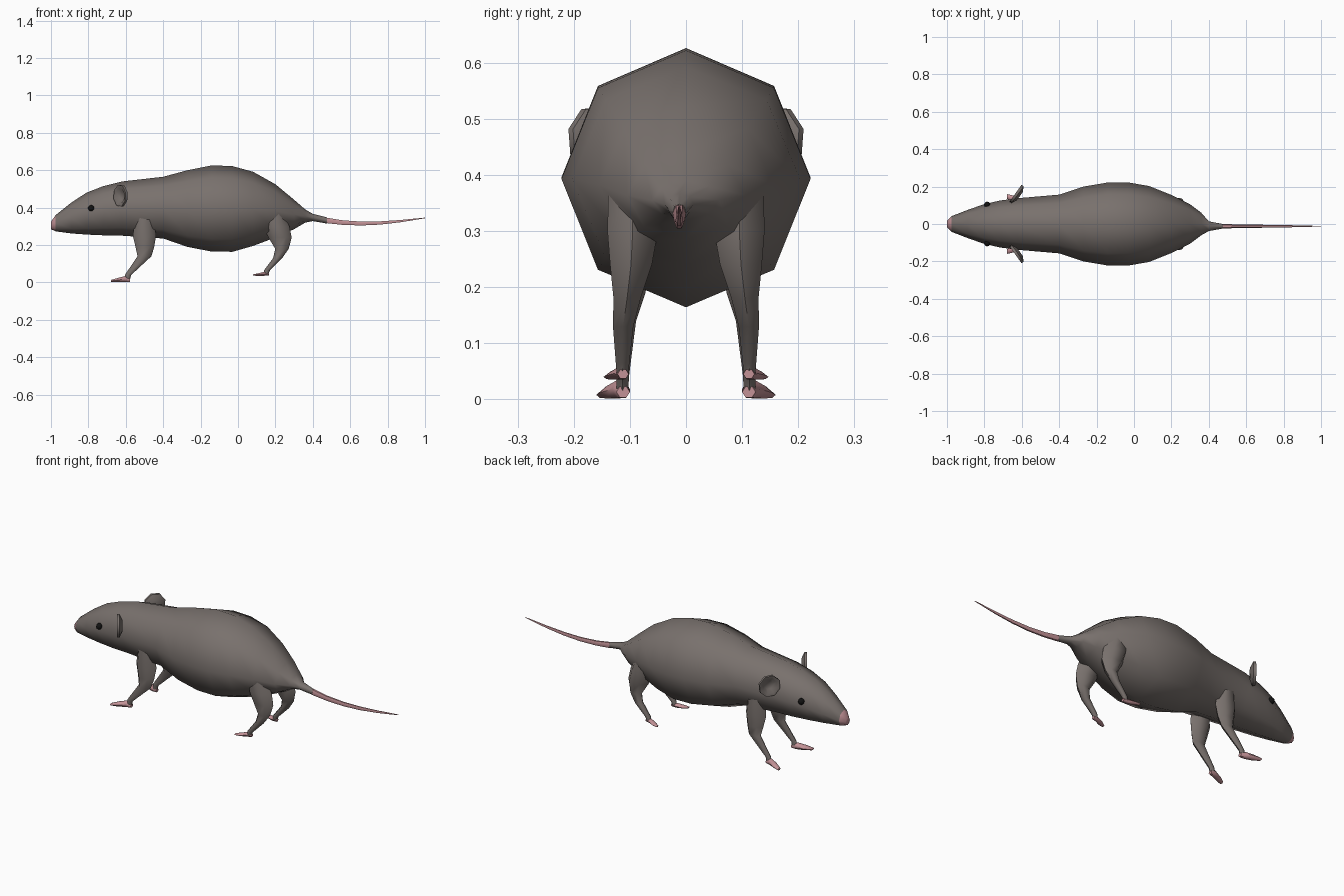
import bpy, bmesh, math
from mathutils import Vector

if "Cube" in bpy.data.objects:
    bpy.data.objects.remove(bpy.data.objects["Cube"])


def material(name, col):
    m = bpy.data.materials.new(name)
    m.diffuse_color = (*col, 1)
    m.use_nodes = True
    m.node_tree.nodes["Principled BSDF"].inputs["Base Color"].default_value = m.diffuse_color
    return m


FUR = material("grey fur", (0.19, 0.165, 0.153))
PINK = material("pink skin", (0.55, 0.29, 0.31))
BLACK = material("eye black", (0.006, 0.006, 0.006))


def finish(name, bm, mats, rule=None, angle=60):
    bmesh.ops.recalc_face_normals(bm, faces=bm.faces)
    if rule:
        for f in bm.faces:
            f.material_index = rule(f.calc_center_median())
    me = bpy.data.meshes.new(name)
    bm.to_mesh(me)
    bm.free()
    for m in mats:
        me.materials.append(m)
    ob = bpy.data.objects.new(name, me)
    bpy.context.collection.objects.link(ob)
    bpy.ops.object.select_all(action='DESELECT')
    ob.select_set(True)
    bpy.context.view_layer.objects.active = ob
    bpy.ops.object.shade_smooth_by_angle(angle=math.radians(angle))
    return ob


def loft(rings, sides, axis):
    """rings: (centre, half size a, half size b); axis x -> a=y, b=z; axis z -> a=x, b=y"""
    bm = bmesh.new()
    loops = []
    for c, a, b in rings:
        loop = []
        for i in range(sides):
            t = 2 * math.pi * i / sides
            p, q = a * math.cos(t), b * math.sin(t)
            off = Vector((0, p, q)) if axis == 'x' else Vector((p, q, 0))
            loop.append(bm.verts.new(Vector(c) + off))
        loops.append(loop)
    for l0, l1 in zip(loops, loops[1:]):
        for i in range(sides):
            j = (i + 1) % sides
            bm.faces.new((l0[i], l0[j], l1[j], l1[i]))
    bm.faces.new(loops[0])
    bm.faces.new(loops[-1])
    return bm


# Body and head: x, top, bottom, half width
body = [(-1.0, .325, .285, .018), (-.975, .36, .273, .042), (-.89, .428, .262, .075),
        (-.81, .48, .256, .103), (-.72, .515, .252, .125), (-.62, .54, .25, .138),
        (-.4, .565, .235, .157), (-.27, .60, .19, .20), (-.14, .626, .165, .222),
        (-.03, .622, .164, .222), (.08, .592, .195, .203), (.2, .525, .24, .155),
        (.3, .442, .285, .105), (.36, .39, .32, .06), (.40, .367, .328, .026),
        (.475, .348, .315, .012)]
bm = loft([((x, -.012 if x > .39 else 0, (t + b) / 2), w, (t - b) / 2) for x, t, b, w in body], 8, 'x')
finish("body", bm, [FUR, PINK], lambda c: 1 if c.x < -.98 else 0)

# Tail: x, z, radius
tail = [(.47, .332, .017), (.56, .32, .014), (.66, .315, .012), (.76, .318, .010),
        (.87, .328, .007), (1.0, .345, .002)]
finish("tail", loft([((x, -.012, z), r * .7, r) for x, z, r in tail], 6, 'x'), [PINK])

# Legs: z, x centre, half x, y centre, half y
front = [(.015, -.592, .014, .113, .012), (.04, -.588, .017, .113, .013), (.14, -.50, .037, .108, .022),
         (.19, -.498, .05, .1, .032), (.25, -.50, .062, .095, .04), (.36, -.50, .05, .09, .04)]
hind = [(.045, .150, .013, .113, .012), (.065, .155, .016, .113, .014), (.13, .212, .024, .112, .021),
        (.18, .235, .036, .105, .028), (.24, .225, .062, .098, .043), (.30, .205, .07, .095, .052),
        (.375, .19, .05, .095, .05)]
# Feet: x, y centre, half y, top, bottom
front_foot = [(-.578, .112, .012, .024, .002), (-.605, .116, .016, .036, 0),
              (-.645, .132, .020, .025, 0), (-.68, .148, .012, .014, .002)]
hind_foot = [(.165, .112, .010, .054, .036), (.138, .115, .014, .058, .034),
             (.108, .127, .017, .05, .034), (.08, .138, .009, .044, .036)]

for side, s in (("left", -1), ("right", 1)):
    for kind, leg, foot in (("front", front, front_foot), ("hind", hind, hind_foot)):
        finish(f"{side}_{kind}_leg", loft([((x, s * y, z), a, b) for z, x, a, y, b in leg], 6, 'z'), [FUR])
        finish(f"{side}_{kind}_foot",
               loft([((x, s * y, (t + b) / 2), w, (t - b) / 2) for x, y, w, t, b in foot], 6, 'x'), [PINK])

    # Ear: cupped disc, facing forward and outward
    bm = bmesh.new()
    u = Vector((.58, s * .81, 0))
    n = Vector((-.81, s * .58, 0))
    mid = Vector((-.627, s * .16, .464))
    layers = []
    for r, d in ((.5, -.02), (1, -.006), (1, .008), (.72, .006), (.4, -.01)):
        layers.append([bm.verts.new(mid + n * d + u * (r * .058 * math.cos(k * math.pi / 4 + .3))
                                    + Vector((0, 0, r * .06 * math.sin(k * math.pi / 4 + .3))))
                       for k in range(8)])
    for a, b in zip(layers, layers[1:]):
        for i in range(8):
            j = (i + 1) % 8
            bm.faces.new((a[i], a[j], b[j], b[i]))
    bm.faces.new(layers[0])
    bm.faces.new(layers[-1])
    finish(f"{side}_ear", bm, [FUR])

    # Eye: small bead set in the head
    bm = bmesh.new()
    bmesh.ops.create_uvsphere(bm, u_segments=8, v_segments=6, radius=.017)
    bmesh.ops.translate(bm, verts=bm.verts, vec=(-.785, s * .103, .397))
    finish(f"{side}_eye", bm, [BLACK])
